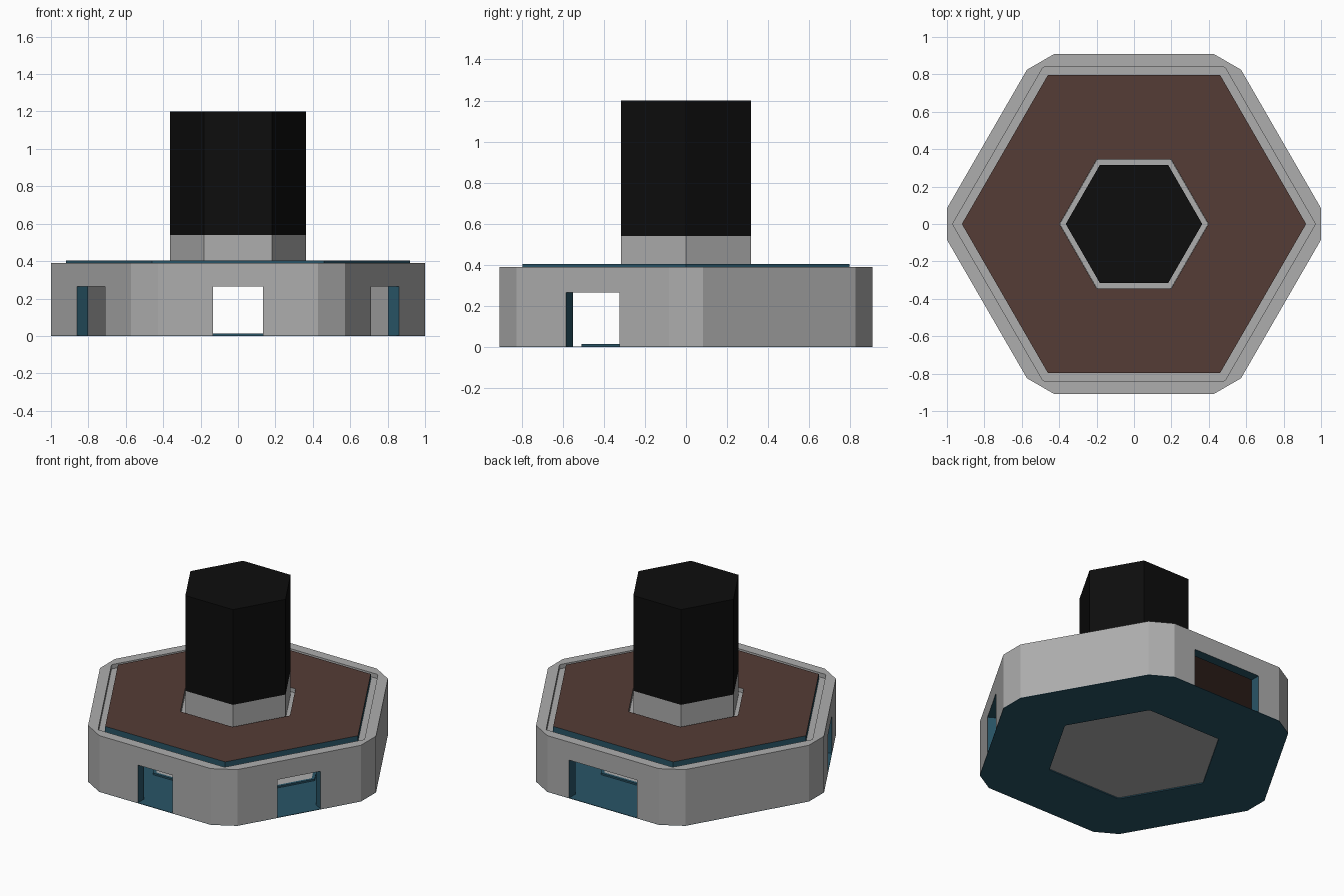
import bpy, bmesh, math
from mathutils import Matrix, Vector

if "Cube" in bpy.data.objects:
    bpy.data.objects.remove(bpy.data.objects["Cube"])


def material(name, rgb):
    m = bpy.data.materials.new(name)
    m.diffuse_color = (*rgb, 1)
    m.use_nodes = True
    m.node_tree.nodes["Principled BSDF"].inputs["Base Color"].default_value = m.diffuse_color
    return m


GREY = material("grey", (0.42, 0.42, 0.42))
BLUE = material("dark blue", (0.022, 0.09, 0.135))
BROWN = material("brown", (0.09, 0.046, 0.037))
BLACK = material("black", (0.004, 0.004, 0.004))


def hexagon(apothem, z, cut):
    """Hexagon with points on x; each corner cut back by 'cut'."""
    radius = apothem / math.cos(math.pi / 6)
    pts = []
    for k in range(6):
        a = k * math.pi / 3
        d, p = Vector((math.cos(a), math.sin(a), 0)), Vector((-math.sin(a), math.cos(a), 0))
        offsets = (-cut * 1.732, cut * 1.732) if cut else (0,)
        pts += [d * (radius - cut) + p * t + Vector((0, 0, z)) for t in offsets]
    return pts


def finish(name, bm, mats):
    bmesh.ops.recalc_face_normals(bm, faces=bm.faces)
    me = bpy.data.meshes.new(name)
    bm.to_mesh(me)
    bm.free()
    for m in mats:
        me.materials.append(m)
    ob = bpy.data.objects.new(name, me)
    bpy.context.collection.objects.link(ob)
    return ob


def hex_part(name, profile, mats, ring=False, band_mats=None):
    """Loft hexagons through (apothem, z, cut); a ring closes on itself, a solid is capped."""
    bm = bmesh.new()
    loops = [[bm.verts.new(p) for p in hexagon(*s)] for s in profile]
    n = len(loops[0])
    for i in range(len(loops) if ring else len(loops) - 1):
        a, b = loops[i], loops[(i + 1) % len(loops)]
        for j in range(n):
            f = bm.faces.new((a[j], a[(j + 1) % n], b[(j + 1) % n], b[j]))
            f.material_index = band_mats[i] if band_mats else 0
    if not ring:
        bm.faces.new(loops[0])
        bm.faces.new(loops[-1])
    return finish(name, bm, mats)


AP, CUT, TINY = 0.908, 0.048, 0.003

# Outer wall with rim and inner ledge under the top plate
wall = hex_part("outer_wall",
                [(AP, 0.003, CUT), (AP, 0.39, CUT), (0.84, 0.39, TINY), (0.84, 0.36, TINY),
                 (0.78, 0.36, TINY), (0.78, 0.345, TINY), (0.84, 0.345, TINY), (0.84, 0.003, TINY)],
                [GREY, BLUE], ring=True)

# Doorways: front, front right, front left, and a wider one at the back
bm = bmesh.new()
for angle, width in ((-90, 0.265), (-30, 0.30), (-150, 0.30), (90, 0.52)):
    mat = (Matrix.Rotation(math.radians(angle), 4, 'Z')
           @ Matrix.Translation((0.88, 0, 0.0825))
           @ Matrix.Diagonal((0.2, width, 0.365, 1)))
    bmesh.ops.create_cube(bm, size=1, matrix=mat)
for f in bm.faces:
    f.material_index = 1
cutter = finish("doorway_cutter", bm, [GREY, BLUE])
cutter.hide_render = True
mod = wall.modifiers.new("doorways", 'BOOLEAN')
mod.operation, mod.solver, mod.object = 'DIFFERENCE', 'EXACT', cutter
bpy.context.view_layer.objects.active = wall
bpy.ops.object.modifier_apply(modifier=mod.name)
bpy.data.objects.remove(cutter)

# Floor with a hexagonal opening and raised lip
hex_part("floor", [(AP, 0, CUT), (AP, 0.003, CUT), (0.51, 0.003, TINY), (0.51, 0.014, TINY),
                   (0.49, 0.014, TINY), (0.49, 0, TINY)], [BLUE], ring=True)

# Grey panel filling the floor opening
hex_part("floor_panel", [(0.49, 0.007, 0), (0.49, 0.013, 0)], [GREY])

# Brown top plate with blue edge and grey hole wall
hex_part("top_plate", [(0.797, 0.361, 0), (0.797, 0.403, 0), (0.345, 0.403, 0), (0.345, 0.361, 0)],
         [BROWN, BLUE, GREY], ring=True, band_mats=[1, 0, 2, 0])

# Post: grey socket and collar below, black column above
hex_part("post_collar", [(0.344, 0.355, 0), (0.344, 0.375, 0), (0.316, 0.375, 0), (0.316, 0.54, 0)], [GREY])
hex_part("post_column", [(0.316, 0.54, 0), (0.316, 1.2, 0)], [BLACK])
